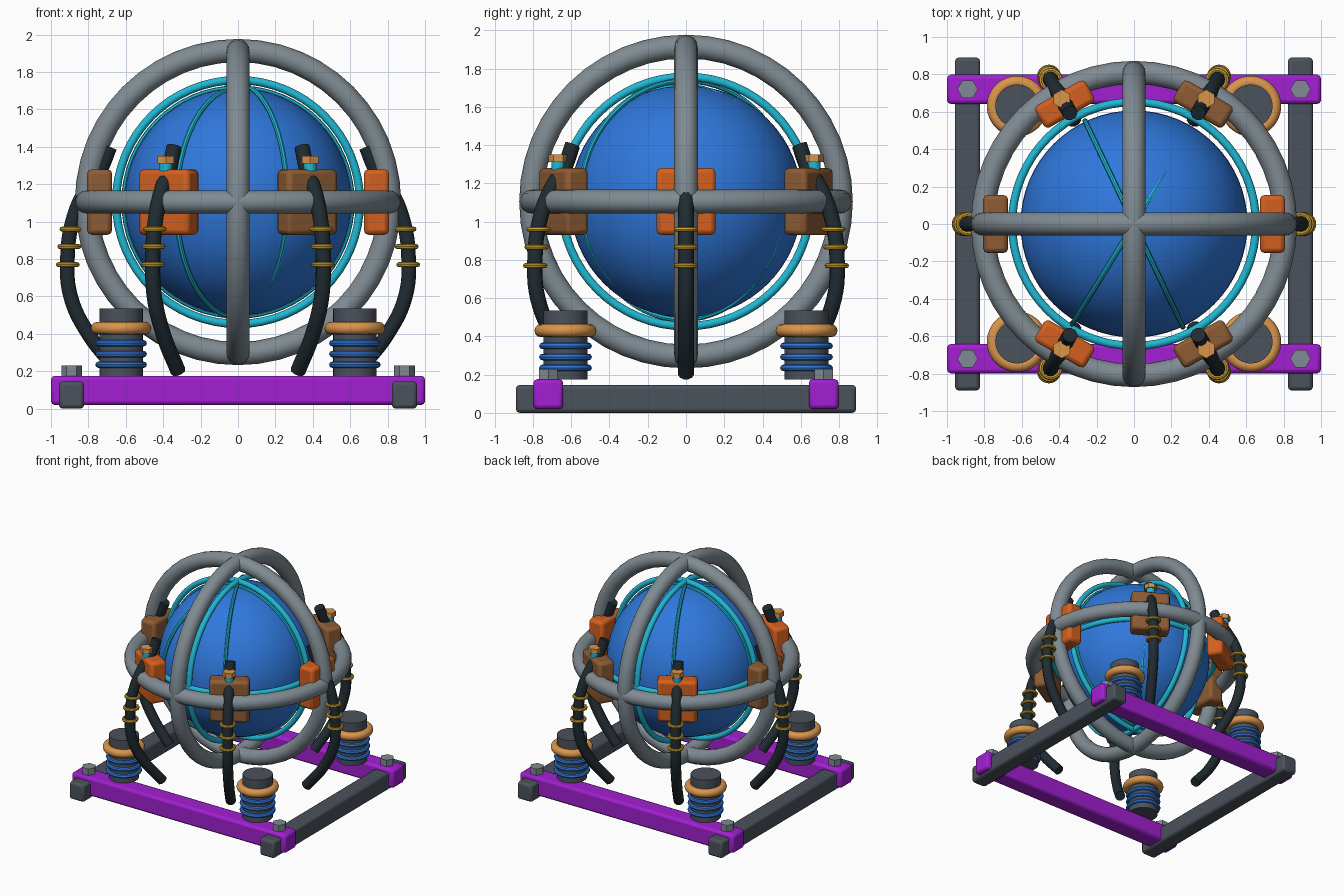
import bpy, math
from mathutils import Matrix, Vector

if "Cube" in bpy.data.objects:
    bpy.data.objects.remove(bpy.data.objects["Cube"])

def srgb(h):
    c = [int(h[i:i + 2], 16) / 255 for i in (0, 2, 4)]
    return [v / 12.92 if v < 0.04045 else ((v + 0.055) / 1.055) ** 2.4 for v in c] + [1]

def material(name, h):
    m = bpy.data.materials.new(name)
    m.diffuse_color = srgb(h)
    m.use_nodes = True
    m.node_tree.nodes["Principled BSDF"].inputs["Base Color"].default_value = m.diffuse_color
    return m

BLUE = material("blue", "2F78DC")
CYAN = material("cyan", "20B8D4")
GREY = material("steel_grey", "7F8B92")
PURPLE = material("purple", "A21FD2")
DARK = material("dark_grey", "4B525C")
ORANGE = material("orange", "D4601F")
BROWN = material("brown", "8E5C34")
TAN = material("tan", "D9954C")
BLACK = material("black", "202B31")
YELLOW = material("yellow", "D0A332")
CZ = 1.105  # height of the core centre

def finish(name, mat, smooth=True):
    o = bpy.context.object
    o.name = name
    o.data.materials.append(mat)
    if smooth:
        bpy.ops.object.shade_smooth_by_angle(angle=math.radians(40))
    return o

def box(name, mat, loc, size, bevel, angle=0):
    bpy.ops.mesh.primitive_cube_add(size=1, location=loc, rotation=(0, 0, angle))
    o = bpy.context.object
    o.scale = size
    bpy.ops.object.transform_apply(location=False, rotation=False, scale=True)
    mod = o.modifiers.new("bevel", 'BEVEL')
    mod.width, mod.segments = bevel, 2
    return finish(name, mat)

def cylinder(name, mat, x, y, z0, z1, r, sides=32, angle=0):
    bpy.ops.mesh.primitive_cylinder_add(vertices=sides, radius=r, depth=z1 - z0,
                                        location=(x, y, (z0 + z1) / 2), rotation=(0, 0, angle))
    return finish(name, mat)

def ring(name, mat, loc, major, minor, rot=(0, 0, 0), seg=48, sides=12):
    bpy.ops.mesh.primitive_torus_add(location=loc, rotation=rot, major_radius=major,
                                     minor_radius=minor, major_segments=seg, minor_segments=sides)
    return finish(name, mat)

def hose(name, mat, points, r):
    cu = bpy.data.curves.new(name, 'CURVE')
    cu.dimensions = '3D'
    cu.bevel_depth, cu.bevel_resolution, cu.use_fill_caps = r, 3, True
    cu.resolution_u = 6
    sp = cu.splines.new('BEZIER')
    sp.bezier_points.add(len(points) - 1)
    for b, p in zip(sp.bezier_points, points):
        b.co = p
        b.handle_left_type = b.handle_right_type = 'AUTO'
    o = bpy.data.objects.new(name, cu)
    bpy.context.collection.objects.link(o)
    bpy.ops.object.select_all(action='DESELECT')
    o.select_set(True)
    bpy.context.view_layer.objects.active = o
    bpy.ops.object.convert(target='MESH')
    return finish(name, mat)

# Core sphere
bpy.ops.mesh.primitive_uv_sphere_add(segments=64, ring_count=32, radius=0.607, location=(0, 0, CZ))
finish("core_sphere", BLUE)

# Outer cage and inner conduit rings in three planes
H = math.pi / 2
for plane, rot in (("level", (0, 0, 0)), ("front", (H, 0, 0)), ("side", (H, 0, H))):
    ring("cage_ring_" + plane, GREY, (0, 0, CZ), 0.81, 0.062, rot, sides=16)
    ring("conduit_ring_" + plane, CYAN, (0, 0, CZ), 0.652, 0.022, rot, seg=64)

# Thin upright conduits, partly sunk into the core
for az, side, up in ((0, 0, 0), (58.4, -0.02, -0.007), (-64.6, 0, 0.021)):
    a = math.radians(az)
    ring("thin_conduit", CYAN, (side * math.cos(a), side * math.sin(a), CZ + up),
         0.61, 0.014, (H, 0, a), seg=64, sides=8)

# Base frame with bolts and spring mounts at the corners
for s in (-1, 1):
    box("cross_rail", PURPLE, (0, 0.72 * s, 0.098), (2, 0.156, 0.156), 0.02)
    box("side_rail", DARK, (0.89 * s, 0, 0.073), (0.135, 1.78, 0.146), 0.02)
    for t in (-1, 1):
        cylinder("frame_bolt", GREY, 0.89 * s, 0.72 * t, 0.17, 0.23, 0.055, 6, math.pi / 6)
        x, y = 0.625 * s, 0.63 * t
        cylinder("mount_post", DARK, x, y, 0.175, 0.535, 0.116)
        ring("mount_collar", TAN, (x, y, 0.43), 0.128, 0.034)
        for z in (0.235, 0.292, 0.35):
            ring("mount_coil", BLUE, (x, y, z), 0.121, 0.017, sides=8)

# Six clamp stations around the core
PATH = ((0.685, 1.40), (0.735, 1.28), (0.82, 1.16), (0.885, 1.0),
        (0.912, 0.8), (0.895, 0.6), (0.80, 0.4), (0.64, 0.2))
for i in range(6):
    a = i * math.pi / 3
    c, s = math.cos(a), math.sin(a)
    box("clamp_block", BROWN if i % 2 else ORANGE, (0.74 * c, 0.74 * s, CZ),
        (0.135, 0.31, 0.35), 0.025, a)
    hose("hose", BLACK, [(r * c, r * s, z) for r, z in PATH], 0.041)
    x, y = 0.772 * c, 0.772 * s
    cylinder("valve_stem", CYAN, x, y, 1.27, 1.315, 0.035, 16)
    cylinder("valve_nut", TAN, x, y, 1.312, 1.352, 0.05, 6, a)
    for r, z in ((0.89, 0.96), (0.902, 0.867), (0.91, 0.77)):
        ring("hose_band", YELLOW, (r * c, r * s, z), 0.051, 0.013, seg=24, sides=8)
